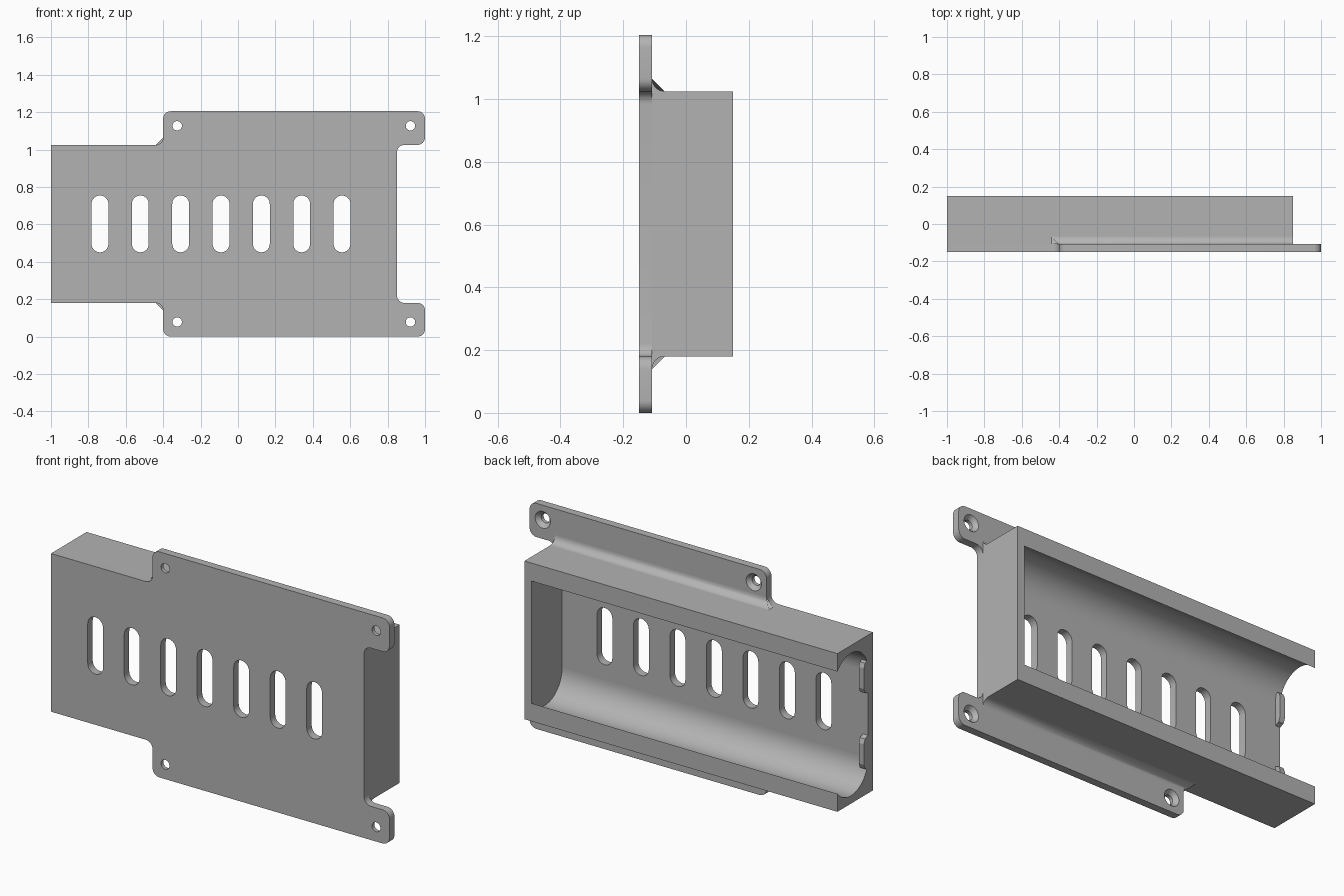
import bpy
import bmesh
from math import sin, cos, pi, sqrt, radians
from mathutils import Vector

cube = bpy.data.objects.get("Cube")
if cube:
    bpy.data.objects.remove(cube, do_unlink=True)

# Main dimensions
MID = 0.6025                    # height of the mirror plane
LOW = 0.18                      # underside of the tray
FRONT, FLOOR, BACK = -0.15, -0.108, 0.15
OPEN_END, CLOSED_END = -1.0, 0.85
WALL = 0.042
FILLET = 0.04

grey = bpy.data.materials.new("plain grey")
grey.use_nodes = True
colour = (0.45, 0.45, 0.45, 1)
grey.diffuse_color = colour
grey.node_tree.nodes["Principled BSDF"].inputs["Base Color"].default_value = colour


def loft(name, lofts):
    """Each loft is a list of matching rings, skinned and capped."""
    bm = bmesh.new()
    for rings in lofts:
        rows = [[bm.verts.new(p) for p in ring] for ring in rings]
        n = len(rows[0])
        for a, b in zip(rows, rows[1:]):
            for i in range(n):
                j = (i + 1) % n
                bm.faces.new((a[i], a[j], b[j], b[i]))
        bm.faces.new(rows[0])
        bm.faces.new(rows[-1])
    bmesh.ops.recalc_face_normals(bm, faces=bm.faces)
    mesh = bpy.data.meshes.new(name)
    bm.to_mesh(mesh)
    bm.free()
    mesh.materials.append(grey)
    obj = bpy.data.objects.new(name, mesh)
    bpy.context.collection.objects.link(obj)
    return obj


def select(obj):
    bpy.ops.object.select_all(action='DESELECT')
    obj.select_set(True)
    bpy.context.view_layer.objects.active = obj


def smooth(obj):
    select(obj)
    bpy.ops.object.shade_smooth_by_angle(angle=radians(30))


def cut(obj, cutter):
    mod = obj.modifiers.new("cut", 'BOOLEAN')
    mod.operation = 'DIFFERENCE'
    mod.solver = 'EXACT'
    mod.object = cutter
    select(obj)
    bpy.ops.object.modifier_apply(modifier=mod.name)
    bpy.data.objects.remove(cutter, do_unlink=True)


def rounded(corners, steps=8):
    """Outline with each (x, z, radius) right-angle corner rounded."""
    out = []
    for i, (x, z, r) in enumerate(corners):
        p = Vector((x, z))
        if r == 0:
            out.append(p)
            continue
        a = (Vector(corners[i - 1][:2]) - p).normalized() * r
        b = (Vector(corners[(i + 1) % len(corners)][:2]) - p).normalized() * r
        for k in range(steps + 1):
            t = k / steps * pi / 2
            out.append(p + a * (1 - sin(t)) + b * (1 - cos(t)))
    return out


def at_y(outline, y):
    return [(x, y, z) for x, z in outline]


def circle(x, z, r, n=32):
    return [(x + r * cos(2 * pi * k / n), z + r * sin(2 * pi * k / n)) for k in range(n)]


def flip(points):
    return [(x, y, 2 * MID - z) for x, y, z in points]


# Mounting plate with four rounded ears
half = [(OPEN_END, LOW, 0), (-0.4, LOW, FILLET), (-0.4, 0, FILLET),
        (1, 0, FILLET), (1, LOW, FILLET), (CLOSED_END, LOW, FILLET)]
outline = rounded(half + [(x, 2 * MID - z, r) for x, z, r in reversed(half)])
plate = loft("mounting_plate", [[at_y(outline, FRONT), at_y(outline, FLOOR)]])

# Ventilation slots
slots = []
for i in range(7):
    x = -0.738 + 0.2157 * i
    w, h = 0.045, 0.152
    ring = rounded([(x - w, MID - h, w), (x + w, MID - h, w),
                    (x + w, MID + h, w), (x - w, MID + h, w)])
    # drop the doubled points where the end arcs meet
    ring = [p for k, p in enumerate(ring) if (p - ring[k - 1]).length > 1e-5]
    slots.append([at_y(ring, FRONT - 0.1), at_y(ring, FLOOR + 0.1)])
cut(plate, loft("slot_cutter", slots))

# Countersunk screw holes
holes = []
for x in (-0.325, 0.922):
    for z in (0.078, 2 * MID - 0.078):
        holes.append([at_y(circle(x, z, r), y) for y, r in
                      ((FRONT - 0.1, 0.025), (-0.13, 0.025),
                       (FLOOR, 0.045), (FLOOR + 0.02, 0.045))])
cut(plate, loft("hole_cutter", holes))
smooth(plate)

# Side walls with a round channel inside and a lip at the back
R = 0.145
cy, cz = FLOOR + R, LOW + WALL + R
start = -sqrt(R * R - (BACK - cy) ** 2)
profile = [(FLOOR, LOW), (BACK, LOW)]
a0 = -pi / 2 + sqrt(0) + (pi / 2 - abs(Vector((BACK - cy, start)).angle_signed(Vector((1, 0)))))
for k in range(25):
    a = a0 + (-pi - a0) * k / 24
    profile.append((cy + R * cos(a), cz + R * sin(a)))
wall = [[(x, y, z) for y, z in profile] for x in (OPEN_END, CLOSED_END)]
smooth(loft("lower_wall", [wall]))
smooth(loft("upper_wall", [[flip(r) for r in wall]]))

# Closed end wall
end = [(CLOSED_END - WALL, LOW), (CLOSED_END, LOW),
       (CLOSED_END, 2 * MID - LOW), (CLOSED_END - WALL, 2 * MID - LOW)]
loft("end_wall", [[at_y(end, FLOOR), at_y(end, BACK)]])

# Fillets between the walls and the back of the flanges
ends = [[], []]
arc = [(0, 0)] + [(FILLET * (1 - sin(t)), FILLET * (1 - cos(t)))
                  for t in (pi / 2 * k / 8 for k in range(9))]
for out, drop in arc:
    shift = sqrt(max(0, FILLET ** 2 - (FILLET - drop) ** 2))
    ends[0].append((-0.4 - FILLET + shift, FLOOR + out, LOW - drop))
    ends[1].append((CLOSED_END, FLOOR + out, LOW - drop))
smooth(loft("lower_flange_fillet", [ends]))
smooth(loft("upper_flange_fillet", [[flip(r) for r in ends]]))

# Two low retaining ridges on the floor at the open end
ridge = []
for x in (OPEN_END, OPEN_END + 0.03):
    ridge.append([(x, FLOOR + h, z) for h, z in
                  ((0, 0.31), (0.025, 0.32), (0.035, 0.345),
                   (0.035, 0.455), (0.025, 0.48), (0, 0.49))])
loft("lower_ridge", [ridge])
loft("upper_ridge", [[flip(r) for r in ridge]])
